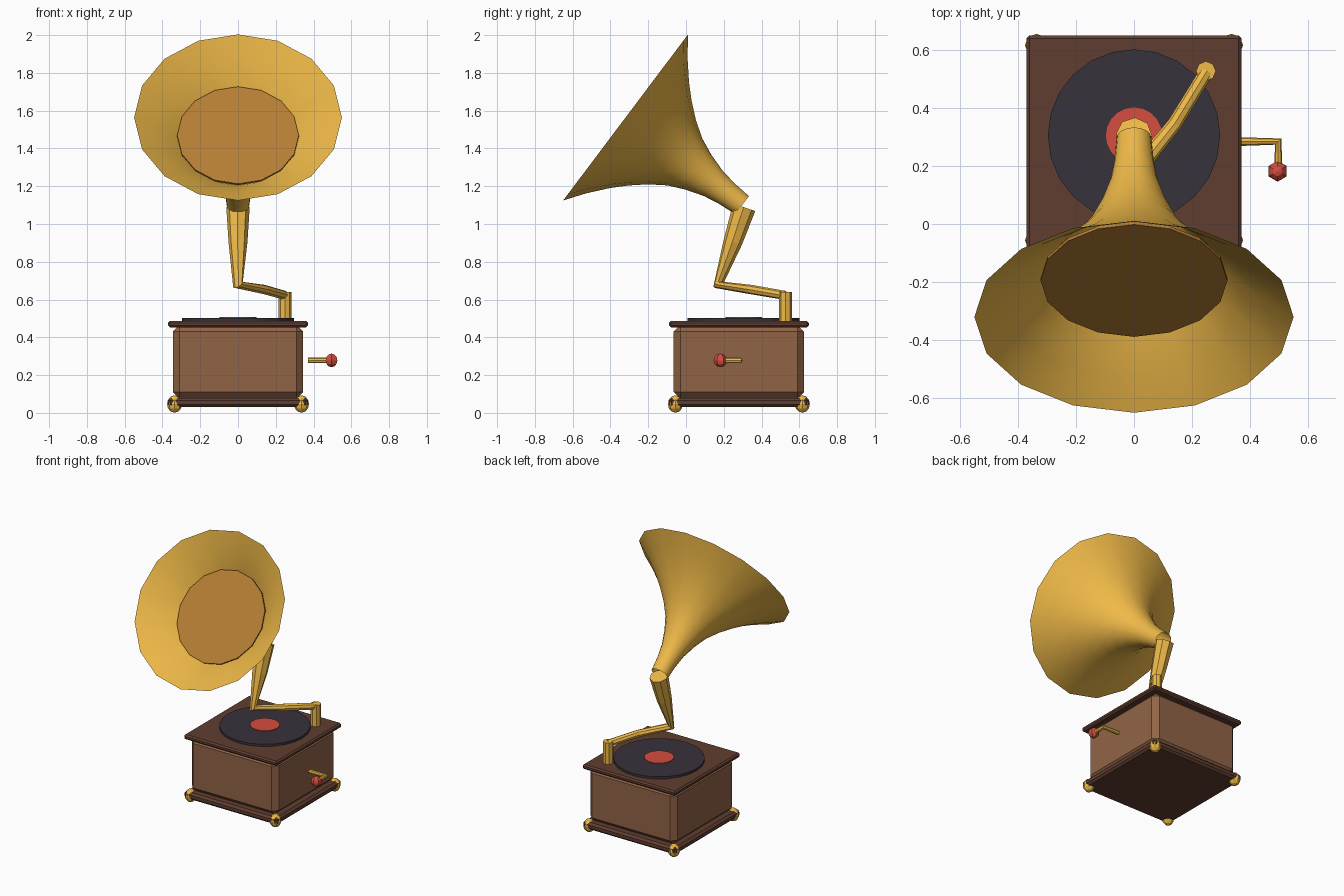
import bpy, bmesh, math
from mathutils import Matrix, Vector

if "Cube" in bpy.data.objects:
    bpy.data.objects.remove(bpy.data.objects["Cube"])


def mat(name, col):
    m = bpy.data.materials.new(name)
    m.diffuse_color = (*col, 1)
    m.use_nodes = True
    m.node_tree.nodes["Principled BSDF"].inputs["Base Color"].default_value = m.diffuse_color
    return m


WOOD = mat("wood", (0.283, 0.127, 0.063))
DARK = mat("dark_wood", (0.117, 0.048, 0.03))
BRASS = mat("brass", (0.87, 0.49, 0.065))
COPPER = mat("copper", (0.468, 0.209, 0.034))
BLACK = mat("black", (0.039, 0.032, 0.044))
RED = mat("red", (0.66, 0.075, 0.05))


def finish(bm, name, m, smooth=False):
    me = bpy.data.meshes.new(name)
    bmesh.ops.recalc_face_normals(bm, faces=bm.faces)
    for f in bm.faces:
        f.smooth = smooth
    bm.to_mesh(me)
    bm.free()
    me.materials.append(m)
    ob = bpy.data.objects.new(name, me)
    bpy.context.collection.objects.link(ob)
    return ob


def box(name, half, z0, z1, bevel, m):
    bm = bmesh.new()
    bmesh.ops.create_cube(bm, size=1, matrix=Matrix.Translation((0, CY, (z0 + z1) / 2))
                          @ Matrix.Diagonal((2 * half, 2 * half, z1 - z0, 1)))
    bmesh.ops.bevel(bm, geom=bm.edges[:], offset=bevel, segments=1, affect='EDGES')
    return finish(bm, name, m)


def disc(name, r, sides, depth, matrix, m):
    bm = bmesh.new()
    bmesh.ops.create_cone(bm, cap_ends=True, segments=sides, radius1=r, radius2=r,
                          depth=depth, matrix=matrix)
    return finish(bm, name, m)


def ball(name, r, loc, m, sides=8, tall=1.0):
    bm = bmesh.new()
    bmesh.ops.create_uvsphere(bm, u_segments=sides, v_segments=6, radius=r,
                              matrix=Matrix.Translation(loc) @ Matrix.Diagonal((1, 1, tall, 1)))
    return finish(bm, name, m)


def tube(name, pts, m):
    # eight-sided pipe; every point is x, y, z, radius
    cu = bpy.data.curves.new(name, 'CURVE')
    cu.dimensions = '3D'
    cu.bevel_depth = 1.0
    cu.bevel_resolution = 2
    cu.use_fill_caps = True
    sp = cu.splines.new('POLY')
    sp.points.add(len(pts) - 1)
    for p, (x, y, z, r) in zip(sp.points, pts):
        p.co = (x, y, z, 1)
        p.radius = r
    sp.use_smooth = False
    cu.materials.append(m)
    ob = bpy.data.objects.new(name, cu)
    bpy.context.collection.objects.link(ob)
    bpy.ops.object.select_all(action='DESELECT')
    ob.select_set(True)
    bpy.context.view_layer.objects.active = ob
    bpy.ops.object.convert(target='MESH')
    return ob


CY = 0.28

# wooden case
box("case", 0.345, 0.075, 0.465, 0.035, WOOD)
box("lid", 0.37, 0.453, 0.487, 0.01, DARK)
box("plinth", 0.37, 0.03, 0.08, 0.014, DARK)
for sx in (-1, 1):
    for sy in (-1, 1):
        ball("foot", 0.04, (sx * 0.336, CY + sy * 0.336, 0.047), BRASS, 8, 1.15)

# record and label
disc("record", 0.297, 24, 0.018, Matrix.Translation((0, 0.305, 0.494)), BLACK)
disc("record_label", 0.097, 20, 0.01, Matrix.Translation((0, 0.305, 0.503)), RED)

# side crank
tube("crank", [(0.37, 0.284, 0.278, 0.015), (0.497, 0.284, 0.278, 0.015),
               (0.497, 0.18, 0.278, 0.015)], BRASS)
ball("crank_knob", 0.036, (0.495, 0.182, 0.278), RED, 6)

# arm post and bent arm
disc("arm_post", 0.034, 8, 0.155, Matrix.Translation((0.248, 0.527, 0.562)), BRASS)
tube("arm", [(0.25, 0.525, 0.622, 0.024), (0.14, 0.345, 0.653, 0.025),
             (0, 0.172, 0.678, 0.029), (0, 0.247, 0.902, 0.05),
             (0, 0.308, 1.088, 0.062)], BRASS)

# horn: flared profile (distance along axis, radius) spun around a tilted axis
PROFILE = [(0, 0.06), (0.1, 0.068), (0.19, 0.083), (0.29, 0.115), (0.38, 0.155),
           (0.465, 0.212), (0.545, 0.28), (0.615, 0.35), (0.7, 0.45), (0.772, 0.55)]
SIDES = 16
axis = Vector((0, -0.799, 0.601))
up = Vector((0, 0.601, 0.799))
side = Vector((1, 0, 0))
throat = Vector((0, 0.297, 1.1))
bm = bmesh.new()
rings = []
for s, r in PROFILE:
    rings.append([bm.verts.new(throat + axis * s + r * (side * math.sin(a) + up * math.cos(a)))
                  for a in (2 * math.pi * i / SIDES for i in range(SIDES))])
for a, b in zip(rings, rings[1:]):
    for i in range(SIDES):
        j = (i + 1) % SIDES
        bm.faces.new((a[i], a[j], b[j], b[i]))
horn = finish(bm, "horn", BRASS, True)
bpy.ops.object.select_all(action='DESELECT')
horn.select_set(True)
bpy.context.view_layer.objects.active = horn
bpy.ops.object.shade_smooth_by_angle(angle=math.radians(40))

# copper disc inside the horn
rot = Matrix((side, up, -axis)).transposed().to_4x4()
disc("horn_inner_disc", 0.322, 16, 0.012,
     Matrix.Translation(throat + axis * 0.61) @ rot @ Matrix.Rotation(math.pi / 2, 4, 'Z'), COPPER)
